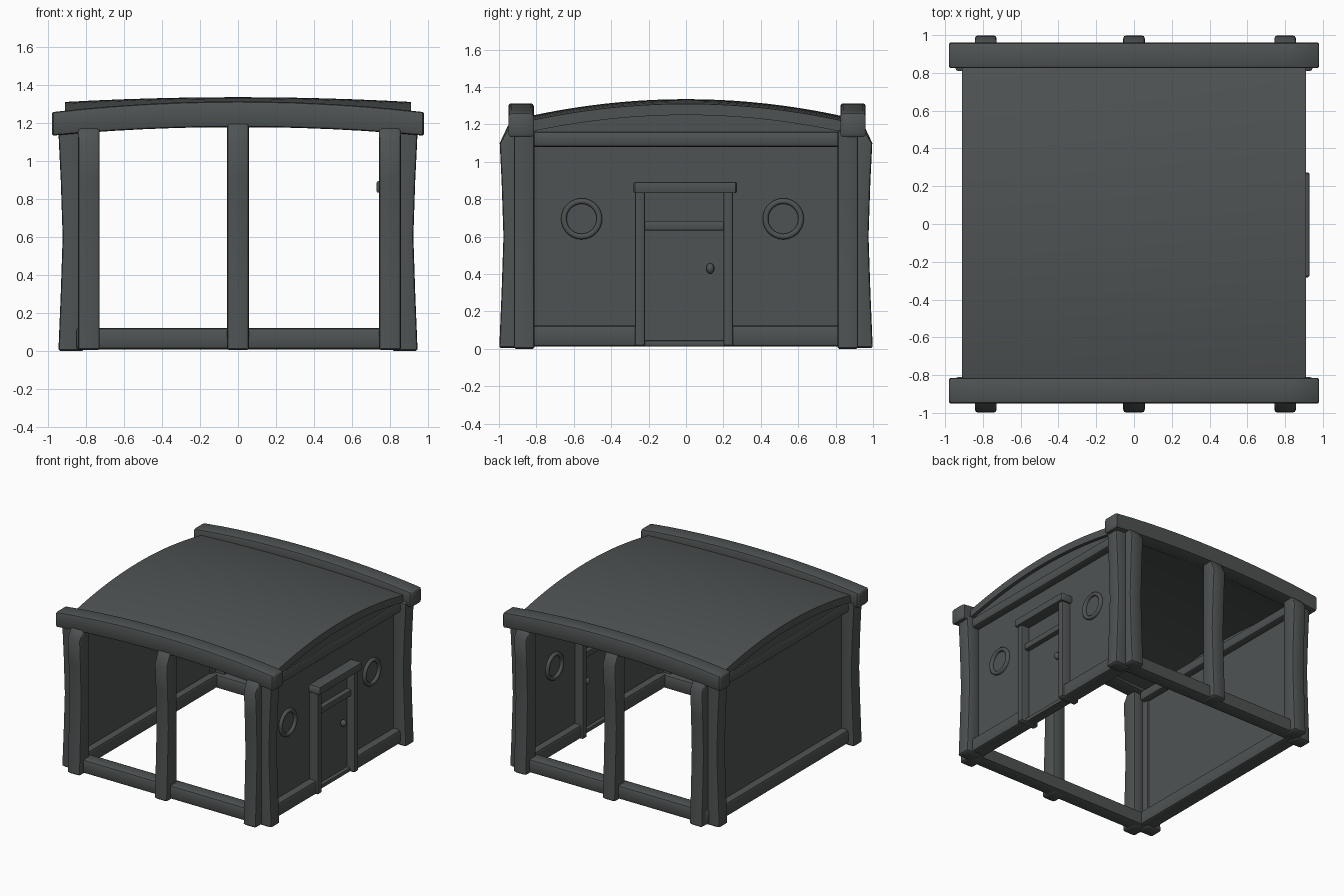
import bpy, bmesh, math
from mathutils import Vector

if "Cube" in bpy.data.objects:
    bpy.data.objects.remove(bpy.data.objects["Cube"])

stone = bpy.data.materials.new("dark grey")
stone.diffuse_color = (0.078, 0.086, 0.086, 1)
stone.use_nodes = True
stone.node_tree.nodes["Principled BSDF"].inputs["Base Color"].default_value = stone.diffuse_color


def finish(name, bm, angle=40):
    bmesh.ops.recalc_face_normals(bm, faces=bm.faces)
    me = bpy.data.meshes.new(name)
    bm.to_mesh(me)
    bm.free()
    me.materials.append(stone)
    for p in me.polygons:
        p.use_smooth = True
    me.set_sharp_from_angle(angle=math.radians(angle))
    ob = bpy.data.objects.new(name, me)
    bpy.context.collection.objects.link(ob)
    return ob


def rounded(a0, a1, b0, b1, r):
    """Rounded rectangle outline, three points per corner."""
    pts = []
    corners = [(a1 - r, b1 - r), (a0 + r, b1 - r), (a0 + r, b0 + r), (a1 - r, b0 + r)]
    for i, (a, b) in enumerate(corners):
        for k in range(3):
            t = math.radians(90 * i + 45 * k)
            pts.append((a + r * math.cos(t), b + r * math.sin(t)))
    return pts


def loft(name, axis, stations, r=0.015, e=0.008):
    """Rounded bar; each station is (position, a0, a1, b0, b1)."""
    def place(t, a, b):
        return {'x': (t, a, b), 'y': (a, t, b), 'z': (a, b, t)}[axis]
    first, last = stations[0], stations[-1]

    def shrink(s, d):
        return (s[0], s[1] + e, s[2] - e, s[3] + e, s[4] - e), (s[0] + d * e,) + tuple(s[1:])
    c0, f0 = shrink(first, 1)
    c1, f1 = shrink(last, -1)
    full = [c0, f0] + list(stations[1:-1]) + [f1, c1]
    bm = bmesh.new()
    rings = []
    for s in full:
        rings.append([bm.verts.new(place(s[0], a, b)) for a, b in rounded(*s[1:], r)])
    n = len(rings[0])
    for p, q in zip(rings, rings[1:]):
        for i in range(n):
            bm.faces.new((p[i], p[(i + 1) % n], q[(i + 1) % n], q[i]))
    bm.faces.new(rings[0])
    bm.faces.new(rings[-1])
    return finish(name, bm)


def bar(name, axis, t0, t1, a0, a1, b0, b1, r=0.015):
    return loft(name, axis, [(t0, a0, a1, b0, b1), (t1, a0, a1, b0, b1)], r)


def box(name, x0, x1, y0, y1, z0, z1):
    bm = bmesh.new()
    bmesh.ops.create_cube(bm, size=1)
    for v in bm.verts:
        v.co = Vector(((x0 + x1) / 2 + v.co.x * (x1 - x0),
                       (y0 + y1) / 2 + v.co.y * (y1 - y0),
                       (z0 + z1) / 2 + v.co.z * (z1 - z0)))
    return finish(name, bm)


def span(s, inner, outer):
    return (inner, outer) if s > 0 else (-outer, -inner)


# (height, outer face inset) profile of the waisted posts
WAIST = [(0.0, 0.0), (0.3, 0.012), (0.6, 0.022), (0.9, 0.012), (1.1, 0.002)]

for sy, end in ((-1, "front"), (1, "back")):
    # end posts with a sloped top
    for px, top in ((-0.785, 1.175), (0.0, 1.2), (0.8, 1.175)):
        st = []
        for z, d in WAIST + [(top, 0.045)]:
            y0, y1 = span(sy, 0.865, 0.998 - d)
            st.append((max(z, 0.005), px - 0.057, px + 0.057, y0, y1))
        loft(end + "_post", 'z', st)
    # side posts at the corners
    for sx, side in ((-1, "left"), (1, "right")):
        st = []
        for z, d in WAIST + [(1.17, 0.0)]:
            x0, x1 = span(sx, 0.81, 0.945 - d)
            y0, y1 = span(sy, 0.81, 0.92)
            st.append((z, x0, x1, y0, y1))
        loft(side + "_" + end + "_corner_post", 'z', st)
    # sill beam
    y0, y1 = span(sy, 0.83, 0.95)
    bar(end + "_sill", 'x', -0.85, 0.85, y0, y1, 0.008, 0.12, 0.02)
    # arched roof beam
    yc = -0.882 if sy < 0 else 0.893
    st = []
    for i in range(13):
        x = -0.98 + 1.96 * i / 12
        k = 1 - (x / 0.98) ** 2
        st.append((x, yc - 0.068, yc + 0.068, 1.133 + 0.045 * k, 1.257 + 0.056 * k))
    loft(end + "_roof_beam", 'x', st, 0.015)


def roof_z(x, y):
    return 1.335 - 0.025 * (x / 0.91) ** 2 - 0.085 * (y / 0.81) ** 2


# thin side walls, gables, rails and sills
for sx, side in ((-1, "left"), (1, "right")):
    x0, x1 = span(sx, 0.825, 0.835)
    box(side + "_wall", x0, x1, -0.86, 0.86, 0.04, 1.12)
    bm = bmesh.new()
    outline = [(-0.83, 1.12), (0.83, 1.12)]
    outline += [(0.83 - 1.66 * i / 16, roof_z(0.88, 0.83 - 1.66 * i / 16) - 0.03) for i in range(17)]
    f = bm.faces.new([bm.verts.new((sx * 0.88, y, z)) for y, z in outline])
    ext = bmesh.ops.extrude_face_region(bm, geom=[f])
    for v in ext["geom"]:
        if isinstance(v, bmesh.types.BMVert):
            v.co.x -= sx * 0.02
    finish(side + "_gable", bm, 30)
    x0, x1 = span(sx, 0.77, 0.895)
    bar(side + "_top_rail", 'y', -0.85, 0.85, x0, x1, 1.08, 1.162, 0.02)
    for a, b in ([(-0.85, 0.85)] if sx < 0 else [(-0.85, -0.25), (0.23, 0.85)]):
        bar(side + "_sill", 'y', a, b, x0, x1, 0.012, 0.125, 0.02)

# vaulted roof shell
bm = bmesh.new()
bmesh.ops.create_grid(bm, x_segments=12, y_segments=20, size=1)
for v in bm.verts:
    v.co.x *= 0.91
    v.co.y *= 0.87
    v.co.z = roof_z(v.co.x, v.co.y)
ext = bmesh.ops.extrude_face_region(bm, geom=bm.faces[:])
for v in ext["geom"]:
    if isinstance(v, bmesh.types.BMVert):
        v.co.z -= 0.06
finish("roof", bm)

# door frame, crossbar and door leaf
for y0, y1 in ((-0.272, -0.22), (0.2, 0.252)):
    bar("door_jamb", 'z', 0.012, 0.84, 0.75, 0.91, y0, y1, 0.01)
bar("door_lintel", 'y', -0.282, 0.272, 0.73, 0.93, 0.832, 0.893, 0.008)
bar("door_crossbar", 'y', -0.23, 0.21, 0.785, 0.88, 0.632, 0.682, 0.008)
box("door_leaf", 0.82, 0.84, -0.225, 0.205, 0.02, 0.835)
bar("door_threshold", 'y', -0.23, 0.21, 0.79, 0.87, 0.012, 0.045, 0.008)

# door knobs
bm = bmesh.new()
for x in (0.8, 0.86):
    res = bmesh.ops.create_uvsphere(bm, u_segments=12, v_segments=8, radius=0.024)
    for v in res["verts"]:
        v.co = Vector((v.co.x + x, v.co.y * 0.9 + 0.13, v.co.z * 1.2 + 0.43))
finish("door_knobs", bm)

# round window rims, going through the wall
for yc in (-0.558, 0.52):
    bm = bmesh.new()
    prof = [(0.08, 0.812), (0.08, 0.848), (0.088, 0.856), (0.102, 0.856),
            (0.11, 0.848), (0.11, 0.812), (0.102, 0.804), (0.088, 0.804)]
    n = 28
    rings = []
    for i in range(n):
        t = 2 * math.pi * i / n
        rings.append([bm.verts.new((x, yc + r * math.cos(t), 0.695 + r * math.sin(t))) for r, x in prof])
    for i in range(n):
        p, q = rings[i], rings[(i + 1) % n]
        for k in range(8):
            bm.faces.new((p[k], p[(k + 1) % 8], q[(k + 1) % 8], q[k]))
    finish("round_window_rim", bm, 50)
